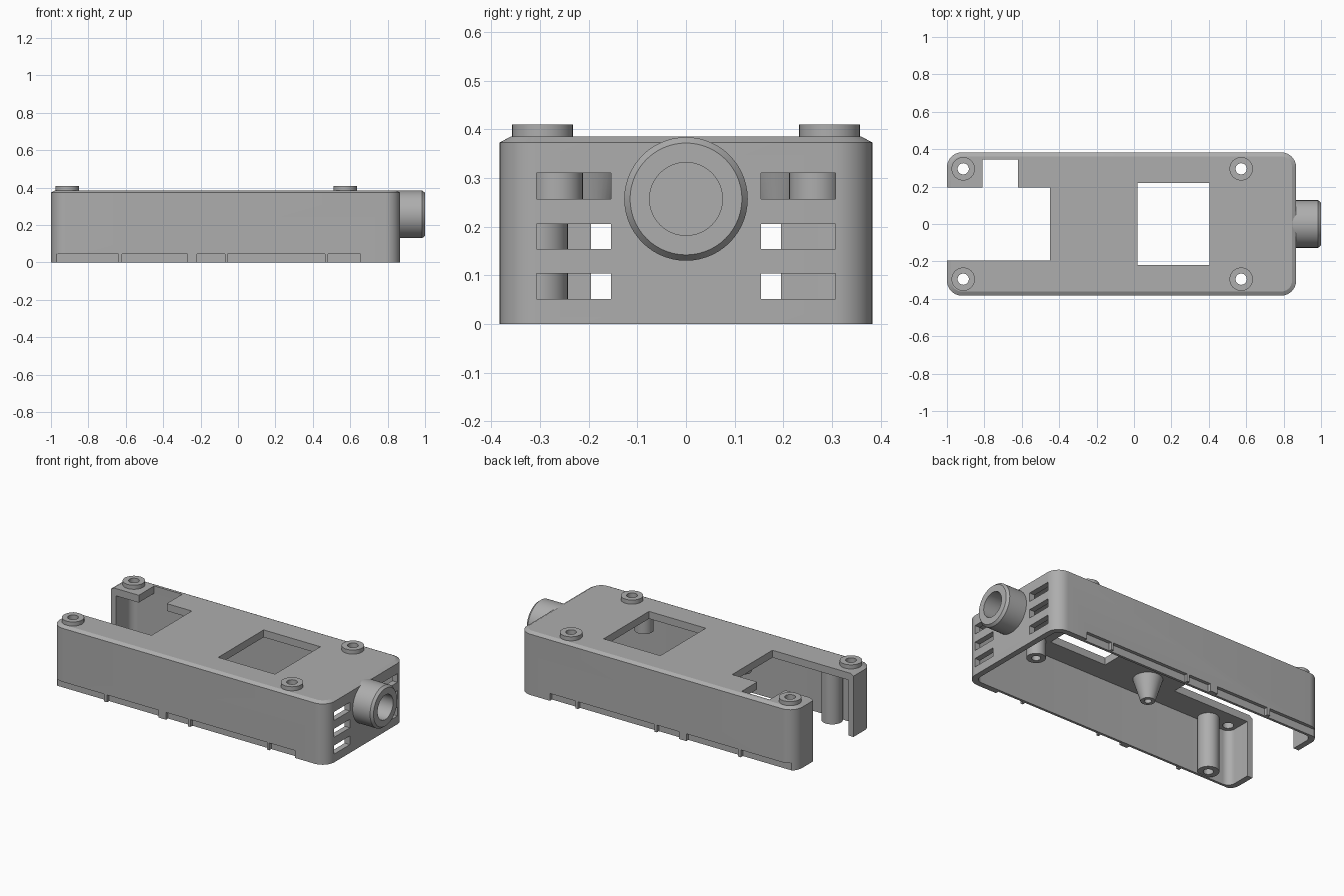
import bpy, bmesh, math
from mathutils import Matrix, Vector

if "Cube" in bpy.data.objects:
    bpy.data.objects.remove(bpy.data.objects["Cube"])

grey = bpy.data.materials.new("plain_grey")
grey.diffuse_color = (0.42, 0.42, 0.42, 1)
grey.use_nodes = True
grey.node_tree.nodes["Principled BSDF"].inputs["Base Color"].default_value = grey.diffuse_color


def finish(name, bm):
    bmesh.ops.remove_doubles(bm, verts=bm.verts, dist=1e-5)
    bmesh.ops.recalc_face_normals(bm, faces=bm.faces)
    me = bpy.data.meshes.new(name)
    bm.to_mesh(me)
    bm.free()
    ob = bpy.data.objects.new(name, me)
    bpy.context.collection.objects.link(ob)
    me.materials.append(grey)
    return ob


def smooth(ob):
    bpy.ops.object.select_all(action='DESELECT')
    ob.select_set(True)
    bpy.context.view_layer.objects.active = ob
    bpy.ops.object.shade_smooth_by_angle(angle=math.radians(25))


def box(name, x0, x1, y0, y1, z0, z1):
    bm = bmesh.new()
    m = (Matrix.Translation(((x0 + x1) / 2, (y0 + y1) / 2, (z0 + z1) / 2))
         @ Matrix.Diagonal((x1 - x0, y1 - y0, z1 - z0, 1)))
    bmesh.ops.create_cube(bm, size=1, matrix=m)
    return finish(name, bm)


def rounded_block(name, x0, x1, hy, r, levels, n=10):
    """Stack of rounded rectangles; levels are (height, inset)."""
    bm = bmesh.new()
    rings = []
    for z, inset in levels:
        rr = r - inset
        ring = []
        for k, (cx, cy) in enumerate([(x1 - r, hy - r), (x0 + r, hy - r),
                                      (x0 + r, r - hy), (x1 - r, r - hy)]):
            for i in range(n + 1):
                a = math.pi / 2 * (k + i / n)
                ring.append(bm.verts.new((cx + rr * math.cos(a), cy + rr * math.sin(a), z)))
        rings.append(ring)
    m = len(rings[0])
    for a, b in zip(rings, rings[1:]):
        for i in range(m):
            j = (i + 1) % m
            bm.faces.new((a[i], a[j], b[j], b[i]))
    bm.faces.new(rings[0])
    bm.faces.new(rings[-1])
    return finish(name, bm)


def lathe(name, profile, loc, along_x=False, n=40):
    """Spin a closed (radius, height) profile around its axis."""
    bm = bmesh.new()
    rings = [[bm.verts.new((r * math.cos(t * 2 * math.pi / n), r * math.sin(t * 2 * math.pi / n), h))
              for t in range(n)] if r > 0 else [bm.verts.new((0, 0, h))] * n
             for r, h in profile]
    pairs = list(zip(rings, rings[1:]))
    if profile[0][0] > 0:
        pairs.append((rings[-1], rings[0]))
    for a, b in pairs:
        for i in range(n):
            j = (i + 1) % n
            vs = list(dict.fromkeys((a[i], a[j], b[j], b[i])))
            if len(vs) > 2:
                bm.faces.new(vs)
    rot = Matrix.Rotation(math.pi / 2, 4, 'Y') if along_x else Matrix()
    bm.transform(Matrix.Translation(Vector(loc)) @ rot)
    ob = finish(name, bm)
    smooth(ob)
    return ob


def cut(target, cutter):
    mod = target.modifiers.new("cut", 'BOOLEAN')
    mod.operation = 'DIFFERENCE'
    mod.solver = 'EXACT'
    mod.object = cutter
    bpy.context.view_layer.objects.active = target
    bpy.ops.object.modifier_apply(modifier=mod.name)
    bpy.data.objects.remove(cutter)


# Hollow shell, open underneath
shell = rounded_block("housing_shell", -1, 0.867, 0.383, 0.08,
                      [(0, 0), (0.373, 0), (0.385, 0.022)])
cut(shell, rounded_block("cavity", -0.965, 0.832, 0.348, 0.045, [(-0.1, 0), (0.34, 0)]))

# End opening, side notch and window in the top plate
cut(shell, box("end_opening", -1.1, -0.45, -0.195, 0.195, -0.2, 0.5))
cut(shell, box("side_notch", -0.81, -0.62, 0.1, 0.345, 0.3, 0.5))
cut(shell, box("window", 0.02, 0.405, -0.22, 0.22, 0.3, 0.5))

for s in (-1, 1):
    # Vent slots beside the nozzle
    for z0, z1 in ((0.051, 0.104), (0.154, 0.206), (0.257, 0.31)):
        y0, y1 = sorted((s * 0.154, s * 0.307))
        cut(shell, box("vent", 0.7, 0.95, y0, y1, z0, z1))
    # Recessed lip along the lower edge, leaving thin ribs
    for x0, x1 in ((-0.97, -0.64), (-0.62, -0.27), (-0.22, -0.07), (-0.055, 0.465), (0.48, 0.655)):
        y0, y1 = sorted((s * 0.363, s * 0.45))
        cut(shell, box("lip", x0, x1, y0, y1, -0.1, 0.045))
    # Screw holes
    for x in (-0.913, 0.573):
        cut(shell, lathe("hole", [(0, 0.3), (0.03, 0.3), (0.03, 0.5), (0, 0.5)],
                         (x, s * 0.295, 0)))
smooth(shell)

for s, side in ((-1, "front"), (1, "back")):
    # Raised rings round the screw holes
    for x, end in ((-0.913, "left"), (0.573, "right")):
        lathe(f"screw_ring_{side}_{end}",
              [(0.03, 0.375), (0.0625, 0.375), (0.0625, 0.41), (0.03, 0.41)], (x, s * 0.295, 0))
    # Hanging inner posts with blind holes
    lathe(f"cone_post_{side}",
          [(0, 0.35), (0.085, 0.35), (0.04, 0.205), (0.02, 0.205), (0.02, 0.28), (0, 0.28)],
          (-0.26, s * 0.193, 0))
    lathe(f"short_post_{side}",
          [(0, 0.35), (0.053, 0.35), (0.053, 0.235), (0.025, 0.235), (0.025, 0.3), (0, 0.3)],
          (0.47, s * 0.265, 0))

# Tall post near the open end
lathe("tall_post", [(0, 0.35), (0.06, 0.35), (0.06, 0.005), (0.028, 0.005), (0.028, 0.12), (0, 0.12)],
      (-0.78, -0.303, 0))

# Nozzle with a blind bore
lathe("nozzle", [(0, 0.845), (0.127, 0.845), (0.127, 0.985), (0.115, 1.0), (0.075, 1.0),
                 (0.075, 0.87), (0, 0.87)], (0, 0, 0.257), along_x=True, n=56)
